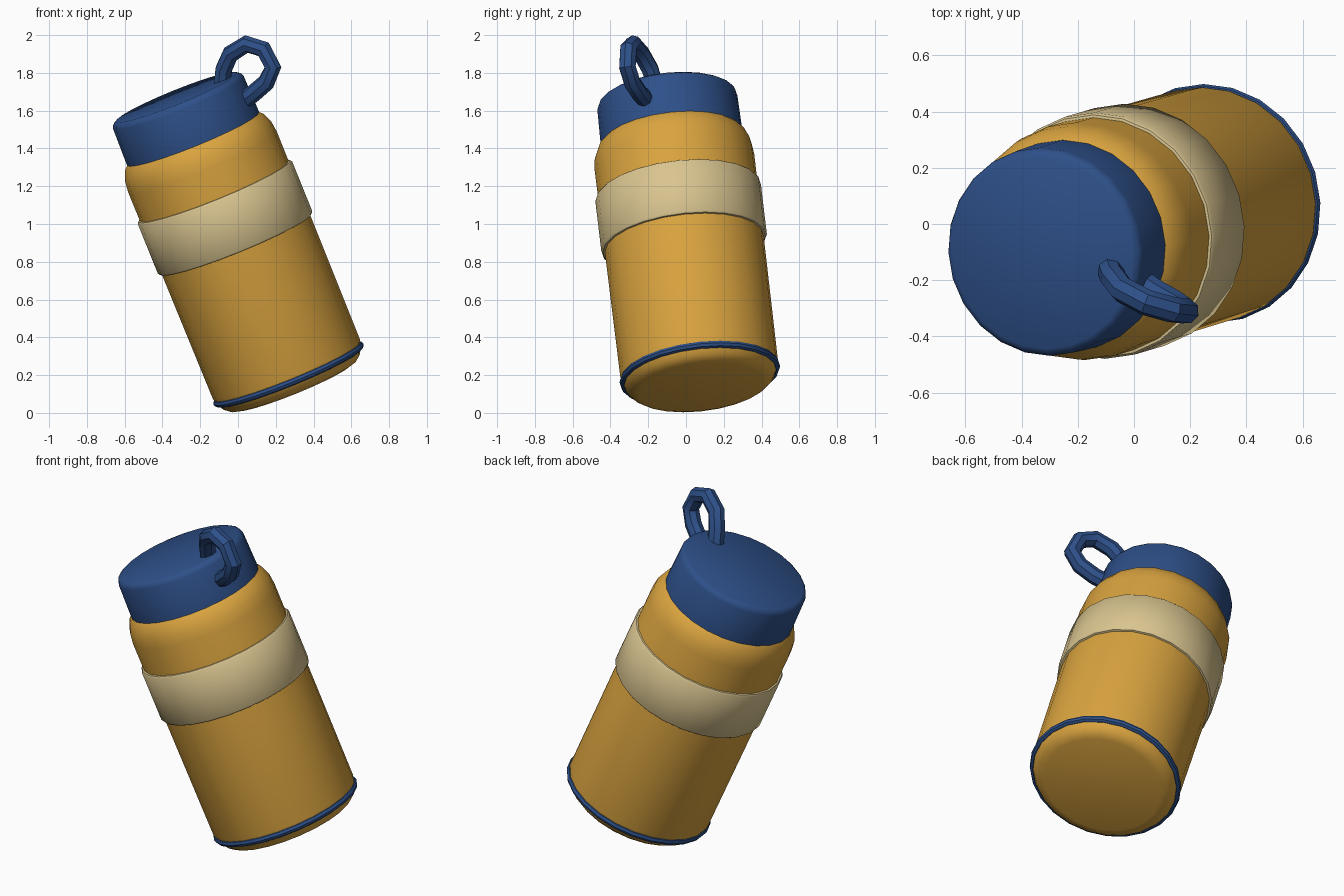
import bpy, bmesh, math
from mathutils import Vector, Matrix

cube = bpy.data.objects.get("Cube")
if cube:
    bpy.data.objects.remove(cube, do_unlink=True)


def material(name, rgb):
    mat = bpy.data.materials.new(name)
    mat.use_nodes = True
    mat.diffuse_color = (*rgb, 1)
    mat.node_tree.nodes["Principled BSDF"].inputs["Base Color"].default_value = (*rgb, 1)
    return mat


amber = material("amber", (0.70, 0.37, 0.05))
navy = material("navy blue", (0.027, 0.08, 0.25))
cream = material("cream", (0.70, 0.56, 0.28))

# The whole bottle leans along this axis
axis = Vector((-0.373, -0.11, 0.921)).normalized()
tilt = Matrix.Translation((0.267, 0.073, 0.205)) @ axis.to_track_quat("Z", "Y").to_matrix().to_4x4()


def finish(obj, mat):
    obj.data.materials.append(mat)
    bpy.ops.object.select_all(action="DESELECT")
    obj.select_set(True)
    bpy.context.view_layer.objects.active = obj
    bpy.ops.object.shade_smooth_by_angle(angle=math.radians(40))


def lathe(name, profile, mat, sides=24, closed=False):
    """Spin (radius, height) points round the bottle axis."""
    bm = bmesh.new()
    verts = [bm.verts.new((r, 0, h)) for r, h in profile]
    pairs = list(zip(verts, verts[1:]))
    if closed:
        pairs.append((verts[-1], verts[0]))
    edges = [bm.edges.new(p) for p in pairs]
    bmesh.ops.spin(bm, geom=verts + edges, cent=(0, 0, 0), axis=(0, 0, 1),
                   angle=math.tau, steps=sides, use_merge=True)
    bmesh.ops.remove_doubles(bm, verts=bm.verts, dist=0.0005)
    bmesh.ops.recalc_face_normals(bm, faces=bm.faces)
    mesh = bpy.data.meshes.new(name)
    bm.to_mesh(mesh)
    bm.free()
    obj = bpy.data.objects.new(name, mesh)
    bpy.context.collection.objects.link(obj)
    obj.matrix_world = tilt
    finish(obj, mat)
    return obj


# Body with rounded foot and shoulder
lathe("bottle_body", [(0, -0.075), (0.33, -0.075), (0.365, -0.065), (0.39, -0.045),
                      (0.41, -0.01), (0.42, 0.03), (0.425, 1.22), (0.418, 1.28),
                      (0.395, 1.335), (0.355, 1.375), (0.31, 1.39), (0, 1.39)], amber)

# Wrapped grip band
lathe("grip_band", [(0.41, 0.745), (0.434, 0.748), (0.441, 0.757), (0.441, 1.043),
                    (0.434, 1.052), (0.41, 1.055)], cream, closed=True)

# Lid with softened top edge
lathe("lid", [(0, 1.35), (0.377, 1.35), (0.377, 1.37), (0.373, 1.56),
              (0.365, 1.58), (0.345, 1.592), (0, 1.595)], navy)

# Thin ring round the foot
ring = [(0.408 + 0.02 * math.cos(a), 0.02 * math.sin(a))
        for a in (math.tau * i / 8 for i in range(8))]
lathe("foot_ring", ring, navy, closed=True)

# Carry loop rising from the lid edge
path = [(-0.085, -0.16, 1.72), (-0.075, -0.19, 1.82), (-0.04, -0.235, 1.90),
        (0.045, -0.28, 1.953), (0.135, -0.305, 1.925), (0.185, -0.31, 1.83),
        (0.15, -0.285, 1.75), (0.08, -0.245, 1.69), (0.03, -0.21, 1.655),
        (-0.04, -0.18, 1.62)]
curve = bpy.data.curves.new("carry_loop", "CURVE")
curve.dimensions = "3D"
curve.bevel_depth = 0.047
curve.bevel_resolution = 2
curve.use_fill_caps = True
spline = curve.splines.new("POLY")
spline.points.add(len(path) - 1)
for point, co in zip(spline.points, path):
    point.co = (*co, 1)
loop = bpy.data.objects.new("carry_loop", curve)
bpy.context.collection.objects.link(loop)
bpy.ops.object.select_all(action="DESELECT")
loop.select_set(True)
bpy.context.view_layer.objects.active = loop
bpy.ops.object.convert(target="MESH")
finish(bpy.context.view_layer.objects.active, navy)
